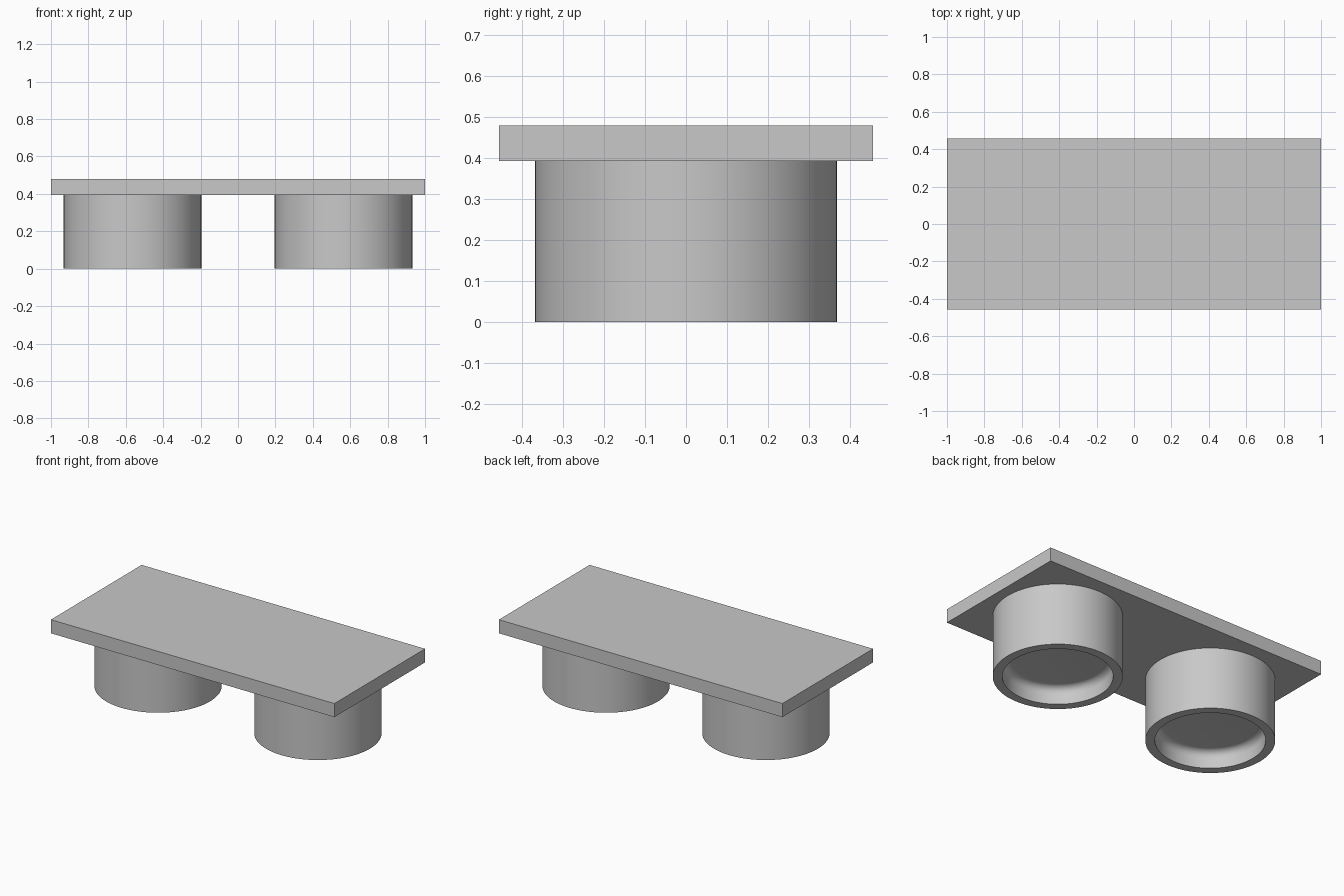
import bpy
import math

cube = bpy.data.objects.get("Cube")
if cube:
    bpy.data.objects.remove(cube, do_unlink=True)

GREY = (0.58, 0.58, 0.58, 1)
grey = bpy.data.materials.new("light grey")
grey.use_nodes = True
grey.diffuse_color = GREY
grey.node_tree.nodes["Principled BSDF"].inputs["Base Color"].default_value = GREY

UNDERSIDE, TOP = 0.393, 0.48
RADIUS, BORE, RECESS, FILLET = 0.368, 0.314, 0.11, 0.045
SIDES = 96


def lathe(name, profile, x):
    """Revolve a (radius, height) profile around a vertical axis at x."""
    rings = len(profile)
    verts = [(r * math.cos(a), r * math.sin(a), z)
             for a in (math.tau * i / SIDES for i in range(SIDES))
             for r, z in profile]
    faces = []
    for i in range(SIDES):
        a, b = i * rings, (i + 1) % SIDES * rings
        faces += [(a + k, a + k + 1, b + k + 1, b + k) for k in range(rings - 1)]
    # Flat caps close the two ends of the profile
    faces.append([i * rings for i in range(SIDES)])
    faces.append([i * rings + rings - 1 for i in reversed(range(SIDES))])
    mesh = bpy.data.meshes.new(name)
    mesh.from_pydata(verts, [], faces)
    mesh.flip_normals()
    mesh.materials.append(grey)
    obj = bpy.data.objects.new(name, mesh)
    obj.location.x = x
    bpy.context.collection.objects.link(obj)
    bpy.ops.object.select_all(action="DESELECT")
    obj.select_set(True)
    bpy.context.view_layer.objects.active = obj
    bpy.ops.object.shade_smooth_by_angle(angle=math.radians(30))
    return obj


# Flat rectangular top
bpy.ops.mesh.primitive_cube_add(size=1, location=(0, 0, (UNDERSIDE + TOP) / 2))
plate = bpy.context.object
plate.name = "top_plate"
plate.scale = (2, 0.914, TOP - UNDERSIDE)
bpy.ops.object.transform_apply(location=False, rotation=False, scale=True)
plate.data.materials.append(grey)

# Round feet with a filleted recess underneath
fillet = [(BORE - FILLET + FILLET * math.cos(t), RECESS - FILLET + FILLET * math.sin(t))
          for t in (math.pi / 2 * i / 8 for i in range(9))]
profile = [(RADIUS, UNDERSIDE), (RADIUS, 0), (BORE, 0)] + fillet
for side, x in (("left", 0.564), ("right", -0.564)):
    lathe(side + "_foot", profile, x)
